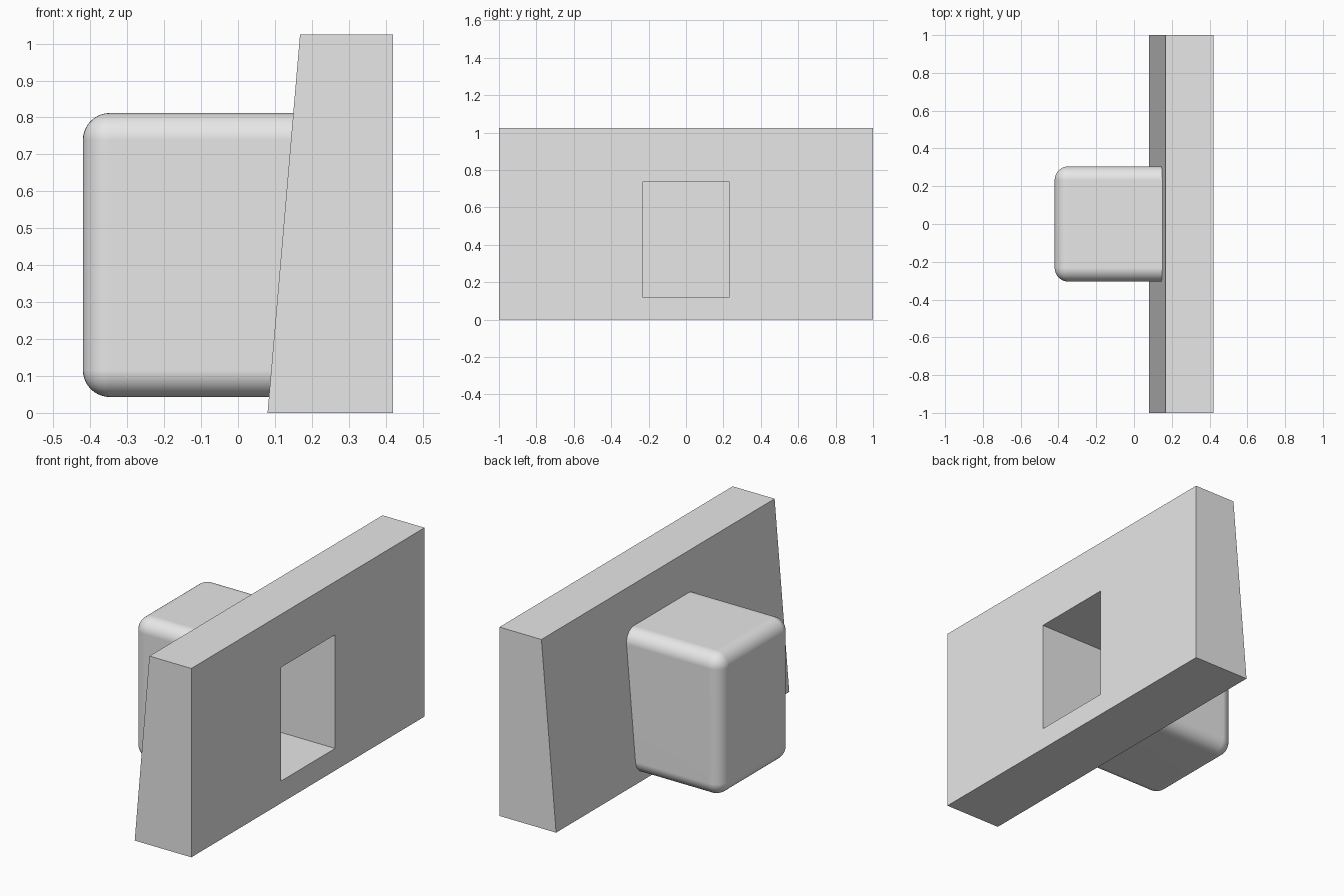
import bpy
import bmesh

if "Cube" in bpy.data.objects:
    bpy.data.objects.remove(bpy.data.objects["Cube"])

grey = bpy.data.materials.new("grey")
grey.diffuse_color = (0.8, 0.8, 0.8, 1)
grey.use_nodes = True
grey.node_tree.nodes["Principled BSDF"].inputs["Base Color"].default_value = grey.diffuse_color


def prism(name, profile, half_width):
    """Extrude an x-z profile symmetrically along y."""
    bm = bmesh.new()
    face = bm.faces.new([bm.verts.new((x, -half_width, z)) for x, z in profile])
    ext = bmesh.ops.extrude_face_region(bm, geom=[face])
    moved = [v for v in ext["geom"] if isinstance(v, bmesh.types.BMVert)]
    bmesh.ops.translate(bm, verts=moved, vec=(0, 2 * half_width, 0))
    bmesh.ops.recalc_face_normals(bm, faces=bm.faces[:])
    mesh = bpy.data.meshes.new(name)
    bm.to_mesh(mesh)
    bm.free()
    mesh.materials.append(grey)
    obj = bpy.data.objects.new(name, mesh)
    bpy.context.collection.objects.link(obj)
    return obj


def box(name, x0, x1, z0, z1, half_width):
    return prism(name, [(x0, z0), (x1, z0), (x1, z1), (x0, z1)], half_width)


def apply(obj, mod):
    bpy.context.view_layer.objects.active = obj
    bpy.ops.object.modifier_apply(modifier=mod.name)


def boolean(obj, other, operation):
    mod = obj.modifiers.new(operation.lower(), "BOOLEAN")
    mod.operation = operation
    mod.solver = "EXACT"
    mod.object = other
    apply(obj, mod)
    bpy.data.objects.remove(other)


# Wall with a sloping face
wall = prism("wall_with_housing",
             [(0.08, 0), (0.42, 0), (0.42, 1.025), (0.168, 1.025)], 1.0)

# Rounded housing running into the wall
housing = box("housing", -0.42, 0.32, 0.043, 0.812, 0.305)
bevel = housing.modifiers.new("rounding", "BEVEL")
bevel.width = 0.073
bevel.segments = 10
apply(housing, bevel)
boolean(wall, housing, "UNION")

# Sharp-edged pocket through the wall into the housing
boolean(wall, box("pocket", -0.348, 0.6, 0.12, 0.737, 0.233), "DIFFERENCE")

# Smooth rounding, flat large faces
bpy.ops.object.select_all(action="DESELECT")
wall.select_set(True)
bpy.context.view_layer.objects.active = wall
bpy.ops.object.shade_smooth_by_angle(angle=0.52)
weighted = wall.modifiers.new("weighted_normals", "WEIGHTED_NORMAL")
weighted.keep_sharp = True
